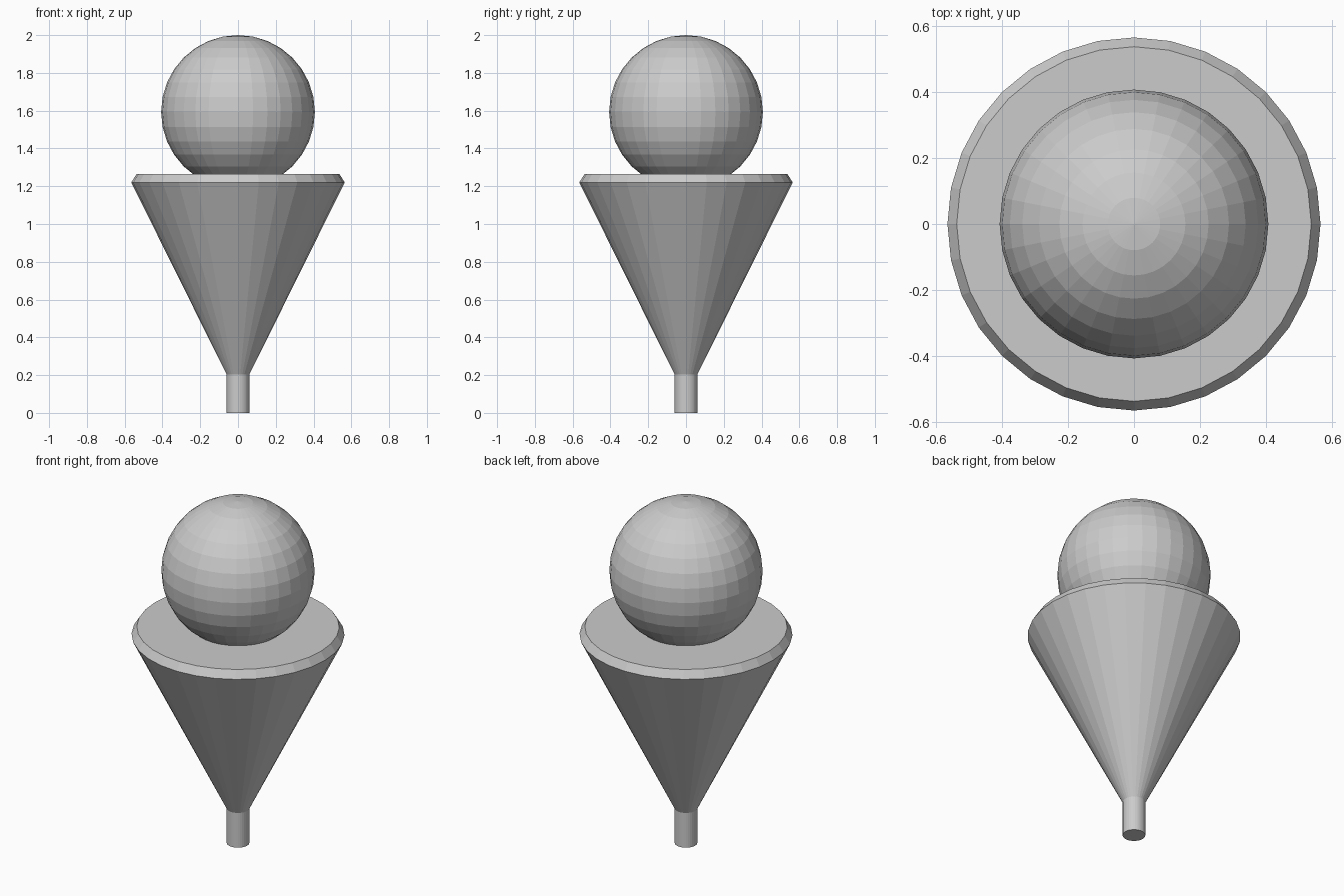
import bpy
import bmesh
from math import cos, sin, tau

if "Cube" in bpy.data.objects:
    bpy.data.objects.remove(bpy.data.objects["Cube"])

SIDES = 32


def lathe(name, profile):
    """Closed solid of revolution from (radius, z) points, bottom to top."""
    bm = bmesh.new()
    rings = [[bm.verts.new((r * cos(tau * i / SIDES), r * sin(tau * i / SIDES), z))
              for i in range(SIDES)] for r, z in profile]
    for low, high in zip(rings, rings[1:]):
        for i in range(SIDES):
            j = (i + 1) % SIDES
            bm.faces.new((low[i], low[j], high[j], high[i]))
    bm.faces.new(rings[0][::-1])
    bm.faces.new(rings[-1])
    mesh = bpy.data.meshes.new(name)
    bm.to_mesh(mesh)
    bm.free()
    obj = bpy.data.objects.new(name, mesh)
    bpy.context.collection.objects.link(obj)
    return obj


# Stem, flaring cone and bevelled rim in one profile
lathe("cone_with_stem", [(0.06, 0), (0.06, 0.203), (0.565, 1.22), (0.537, 1.265)])

# Ball sunk into the flat top
bpy.ops.mesh.primitive_uv_sphere_add(segments=SIDES, ring_count=16,
                                     radius=0.407, location=(0, 0, 1.593))
bpy.context.object.name = "ball"
